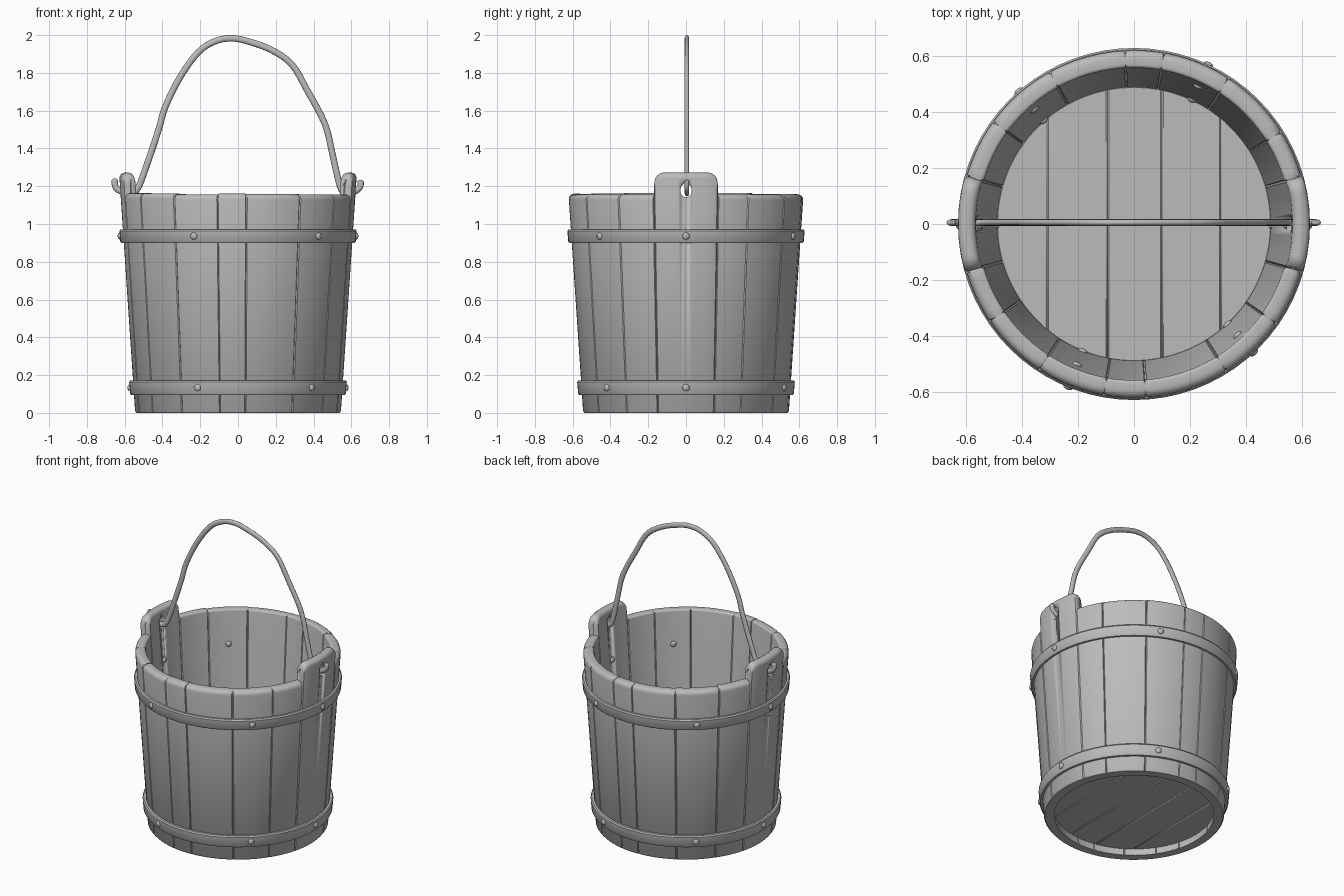
import bpy, bmesh, random
from math import sin, cos, pi, radians, asin, sqrt
from mathutils import Matrix, Vector

random.seed(4)
cube = bpy.data.objects.get("Cube")
if cube:
    bpy.data.objects.remove(cube)

grey = bpy.data.materials.new("plain_grey")
grey.use_nodes = True
COLOUR = (0.5, 0.5, 0.5, 1)
grey.diffuse_color = COLOUR
grey.node_tree.nodes["Principled BSDF"].inputs["Base Color"].default_value = COLOUR

WALL = 0.063


def outer(z):
    """Outer radius of the tapered wall at a height."""
    return 0.545 + 0.065 * z


def finish(bm, name, angle=35):
    bmesh.ops.recalc_face_normals(bm, faces=bm.faces)
    me = bpy.data.meshes.new(name)
    bm.to_mesh(me)
    bm.free()
    ob = bpy.data.objects.new(name, me)
    bpy.context.collection.objects.link(ob)
    me.materials.append(grey)
    smooth(ob, angle)
    return ob


def smooth(ob, angle=35):
    bpy.ops.object.select_all(action='DESELECT')
    ob.select_set(True)
    bpy.context.view_layer.objects.active = ob
    bpy.ops.object.shade_smooth_by_angle(angle=radians(angle))


def skin(bm, rings, closed=False):
    """Join matching loops of points into a skin, capped unless closed."""
    loops = [[bm.verts.new(p) for p in ring] for ring in rings]
    pairs = list(zip(loops, loops[1:])) + ([(loops[-1], loops[0])] if closed else [])
    for a, b in pairs:
        for i in range(len(a)):
            j = (i + 1) % len(a)
            bm.faces.new((a[i], a[j], b[j], b[i]))
    if not closed:
        bm.faces.new(loops[0])
        bm.faces.new(loops[-1])


def stave_section(top, inset, round_out, round_in):
    """Upright wall section as (radius, height) pairs with a rounded top."""
    pts = [(outer(0) - WALL + inset, 0), (outer(0) - 0.008 - inset, 0), (outer(0) - inset, 0.01)]
    r_out, r_in = outer(top) - inset, outer(top) - WALL + inset
    for k in range(5):
        a = k * pi / 8
        pts.append((r_out - round_out * (1 - cos(a)), top - round_out * (1 - sin(a))))
    for k in range(5):
        a = pi / 2 + k * pi / 8
        pts.append((r_in + round_in * (1 + cos(a)), top - round_in * (1 - sin(a))))
    return pts


def stave(name, a0, a1, height, lug=False):
    steps = 24 if lug else 6
    ts = [0, 0.02] + [k / steps for k in range(1, steps)] + [0.98, 1]
    rings = []
    for t in ts:
        a = radians(a0 + (a1 - a0) * t)
        top = height
        if lug:
            # rounded shoulders of the raised ear
            d = min(t, 1 - t) * 0.335
            if d < 0.05:
                top -= 0.05 - sqrt(0.05 ** 2 - (0.05 - d) ** 2)
        inset = 0.006 if t in (0, 1) else 0
        sec = stave_section(top, inset, 0.028, 0.026 if lug else 0.012)
        rings.append([(r * cos(a), r * sin(a), z) for r, z in sec])
    bm = bmesh.new()
    skin(bm, rings)
    return finish(bm, name)


# Keyhole cutter for both ears
bm = bmesh.new()
hole = []
for k in range(24):
    a = 2 * pi * k / 24
    up = sin(a)
    hole.append((0.03 * cos(a) * (0.55 if up > 0.6 else 1), 1.172 + (0.055 if up > 0 else 0.03) * up))
skin(bm, [[(x, y, z) for y, z in hole] for x in (-1, 1)])
cutter = finish(bm, "keyhole_cutter")
cutter.hide_render = True
cutter.hide_viewport = True

# Wall staves, with a tall ear on each side
seams = [16, 32, 57, 80, 93, 119, 144, 164, 196, 214, 237, 260, 274, 302, 325, 344, 376]
for i, (a0, a1) in enumerate(zip(seams, seams[1:])):
    lug = a0 in (164, 344)
    if lug:
        ob = stave("left_ear_stave" if a0 == 344 else "right_ear_stave", a0, a1, 1.272, True)
        cut = ob.modifiers.new("keyhole", 'BOOLEAN')
        cut.operation = 'DIFFERENCE'
        cut.solver = 'EXACT'
        cut.object = cutter
    else:
        stave(f"stave_{i + 1}", a0, a1, 1.16 + random.uniform(-0.005, 0.005))


# Floor boards
R = 0.492
edges = [-R, -0.31, -0.095, 0.1, 0.31, R]
for i, (x0, x1) in enumerate(zip(edges, edges[1:])):
    angles = [asin(x0 / R) + (asin(x1 / R) - asin(x0 / R)) * k / 14 for k in range(15)]
    rim = [(R * sin(a), R * cos(a)) for a in angles]
    rim += [(x, -y) for x, y in reversed(rim) if y > 1e-4]
    bm = bmesh.new()
    skin(bm, [[(x, y, z) for x, y in rim] for z in (0.045, 0.095)])
    ob = finish(bm, f"floor_board_{i + 1}")
    bev = ob.modifiers.new("edge", 'BEVEL')
    bev.width = 0.005
    bev.segments = 1
    bev.limit_method = 'ANGLE'
    bev.angle_limit = radians(50)

# Hoops and rivets
rivet_angles = (0, 65, 131, 180, 248, 313)
for name, z0, z1 in (("upper", 0.9, 0.972), ("lower", 0.095, 0.172)):
    e = 0.008
    section = [(outer(z0) - 0.01, z0), (outer(z0) + 0.014, z0), (outer(z0) + 0.02, z0 + e),
               (outer(z1) + 0.02, z1 - e), (outer(z1) + 0.014, z1), (outer(z1) - 0.01, z1)]
    bm = bmesh.new()
    skin(bm, [[(r * cos(a), r * sin(a), z) for r, z in section]
              for a in (2 * pi * k / 72 for k in range(72))], closed=True)
    finish(bm, name + "_hoop")

    mid = (z0 + z1) / 2
    bm = bmesh.new()
    for deg in rivet_angles:
        for r in (outer(mid) + 0.02, outer(mid) - WALL):
            place = (Matrix.Rotation(radians(deg), 4, 'Z') @ Matrix.Translation((r, 0, mid))
                     @ Matrix.Diagonal((0.6, 1, 1, 1)))
            bmesh.ops.create_uvsphere(bm, u_segments=12, v_segments=8, radius=0.019, matrix=place)
    finish(bm, name + "_rivets", 60)

# Bent wire handle with hooked ends
path = [(-0.652, 1.232), (-0.648, 1.195), (-0.615, 1.172), (-0.56, 1.165), (-0.525, 1.2),
        (-0.48, 1.32), (-0.42, 1.5), (-0.385, 1.62), (-0.305, 1.78), (-0.21, 1.91), (-0.12, 1.968),
        (-0.03, 1.983), (0.06, 1.965), (0.18, 1.92), (0.285, 1.845), (0.365, 1.71), (0.46, 1.53),
        (0.5, 1.37), (0.54, 1.2), (0.57, 1.165), (0.615, 1.172), (0.645, 1.195), (0.65, 1.225)]
knots = [Vector((x, 0, z)) for x, z in path]
centre = []
for i in range(len(knots) - 1):
    p0, p1, p2, p3 = (knots[max(0, min(len(knots) - 1, i + k))] for k in (-1, 0, 1, 2))
    for k in range(4):
        t = k / 4
        centre.append(0.5 * (2 * p1 + (p2 - p0) * t + (2 * p0 - 5 * p1 + 4 * p2 - p3) * t * t
                             + (3 * p1 - p0 - 3 * p2 + p3) * t ** 3))
centre.append(knots[-1])
rings = []
for i, c in enumerate(centre):
    along = (centre[min(i + 1, len(centre) - 1)] - centre[max(i - 1, 0)]).normalized()
    side = Vector((-along.z, 0, along.x))
    for shrink, shift in (((0.5, -0.008),) if i == 0 else ()) + ((1, 0),) + (
            ((0.5, 0.008),) if i == len(centre) - 1 else ()):
        rings.append([c + along * shift + side * 0.017 * shrink * cos(a)
                      + Vector((0, 0.005 + 0.012 * shrink * sin(a), 0))
                      for a in (2 * pi * k / 12 for k in range(12))])
bm = bmesh.new()
skin(bm, rings)
finish(bm, "wire_handle", 50)
